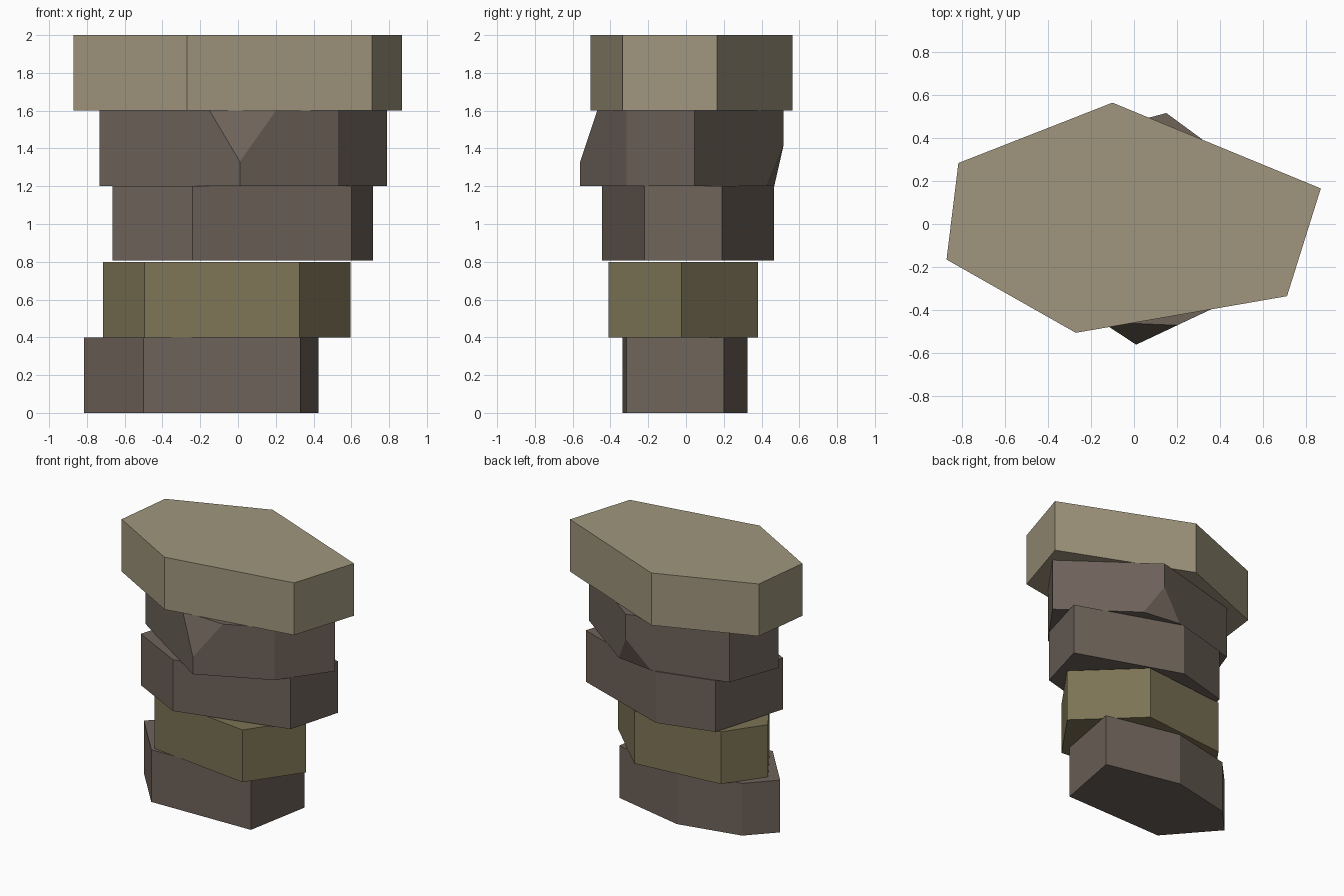
import bpy, bmesh
from mathutils import Vector

if "Cube" in bpy.data.objects:
    bpy.data.objects.remove(bpy.data.objects["Cube"])


def srgb(r, g, b):
    lin = lambda c: c / 12.92 if c <= 0.04045 else ((c + 0.055) / 1.055) ** 2.4
    return tuple(lin(c / 255) for c in (r, g, b)) + (1.0,)


def material(name, rgb):
    m = bpy.data.materials.new(name)
    m.diffuse_color = srgb(*rgb)
    m.use_nodes = True
    m.node_tree.nodes["Principled BSDF"].inputs["Base Color"].default_value = m.diffuse_color
    return m


tan = material("tan stone", (160, 150, 125))
olive = material("olive stone", (125, 116, 86))
brown = material("brown stone", (110, 99, 90))


def slab(name, outline, z0, z1, mat, chips=()):
    """Hexagonal slab; each chip is (three plane points, corner to remove)."""
    bm = bmesh.new()
    face = bm.faces.new([bm.verts.new((x, y, z0)) for x, y in outline])
    ext = bmesh.ops.extrude_face_region(bm, geom=[face], use_keep_orig=True)
    for v in ext["geom"]:
        if isinstance(v, bmesh.types.BMVert):
            v.co.z = z1
    # slice broken corners off and cap the cut
    for pts, corner in chips:
        a, b, c = (Vector(p) for p in pts)
        n = (b - a).cross(c - a).normalized()
        if n.dot(Vector(corner) - a) < 0:
            n = -n
        bmesh.ops.bisect_plane(bm, geom=bm.verts[:] + bm.edges[:] + bm.faces[:],
                               plane_co=a, plane_no=n, clear_outer=True)
        bmesh.ops.holes_fill(bm, edges=[e for e in bm.edges if e.is_boundary], sides=0)
    bmesh.ops.recalc_face_normals(bm, faces=bm.faces[:])
    me = bpy.data.meshes.new(name)
    bm.to_mesh(me)
    bm.free()
    me.materials.append(mat)
    ob = bpy.data.objects.new(name, me)
    bpy.context.collection.objects.link(ob)
    return ob


# Base slab
slab("base_slab", [(-0.50, -0.335), (0.33, -0.315), (0.425, 0.20),
                   (-0.15, 0.325), (-0.63, 0.22), (-0.815, 0.025)], 0.0, 0.4, brown)

# Second slab
slab("second_slab", [(-0.495, -0.305), (0.325, -0.41), (0.595, -0.025),
                     (0.17, 0.382), (-0.515, 0.315), (-0.715, 0.03)], 0.4, 0.8, olive)

# Third slab, with a hairline gap beneath
slab("third_slab", [(-0.24, -0.445), (0.60, -0.22), (0.715, 0.19),
                    (-0.07, 0.465), (-0.495, 0.35), (-0.665, -0.225)], 0.807, 1.2, brown)

# Fourth slab, chipped at the front top and back bottom corners
slab("fourth_slab", [(0.01, -0.56), (0.53, -0.315), (0.79, 0.045),
                     (0.15, 0.515), (-0.59, 0.317), (-0.732, -0.073)], 1.2, 1.6, brown,
     chips=[([(-0.15, -0.455, 1.6), (0.20, -0.47, 1.6), (0.01, -0.56, 1.33)],
             (0.01, -0.56, 1.6)),
            ([(-0.03, 0.467, 1.2), (0.27, 0.427, 1.2), (0.15, 0.515, 1.41)],
             (0.15, 0.515, 1.2))])

# Wide cap slab
slab("cap_slab", [(-0.27, -0.505), (0.71, -0.335), (0.867, 0.165),
                  (-0.10, 0.563), (-0.815, 0.283), (-0.87, -0.165)], 1.6, 2.0, tan)
